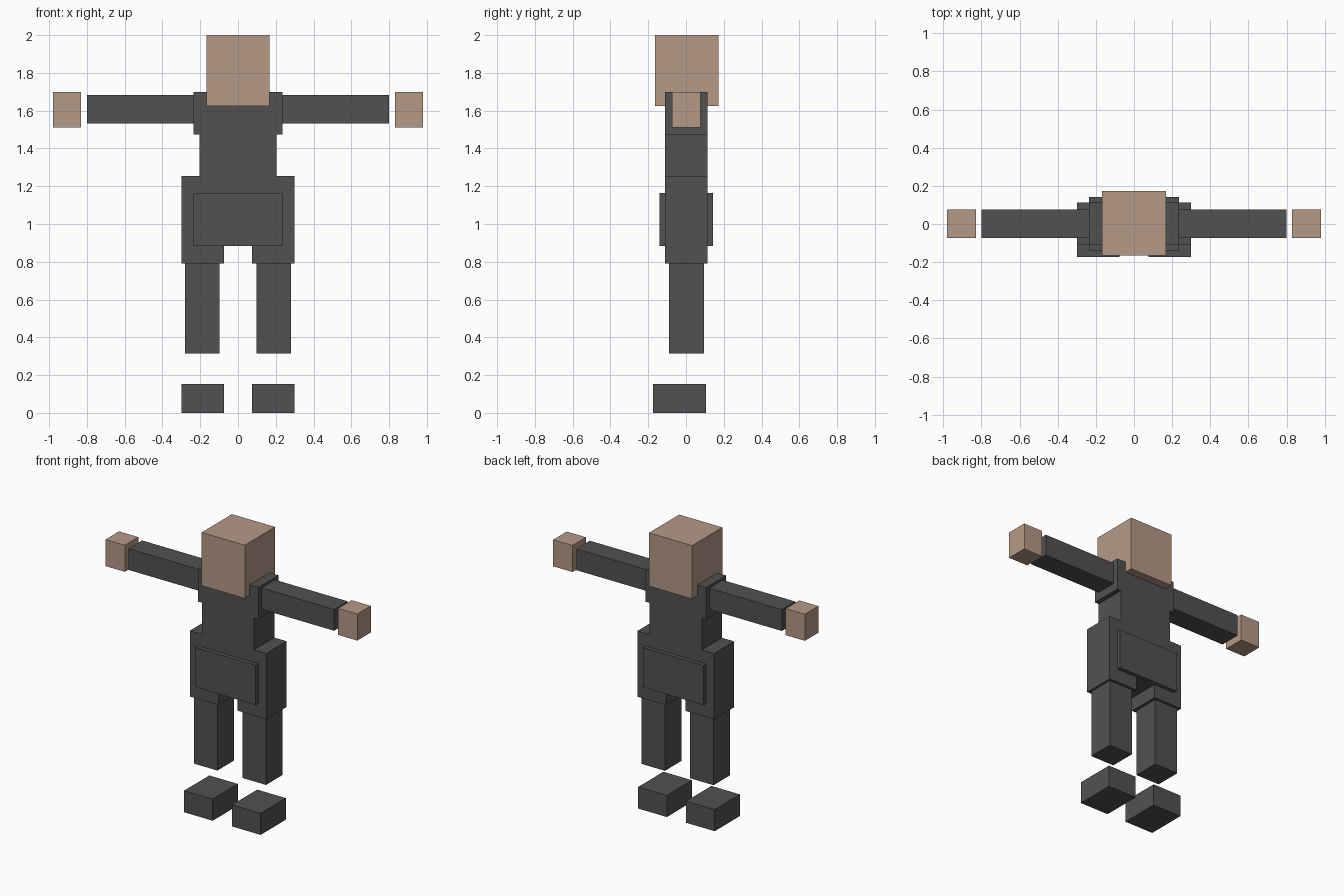
import bpy, bmesh

if "Cube" in bpy.data.objects:
    bpy.data.objects.remove(bpy.data.objects["Cube"])


def material(name, rgb):
    m = bpy.data.materials.new(name)
    m.diffuse_color = (*rgb, 1)
    m.use_nodes = True
    m.node_tree.nodes["Principled BSDF"].inputs["Base Color"].default_value = m.diffuse_color
    return m


cloth = material("charcoal_cloth", (0.083, 0.083, 0.083))
skin = material("tan_skin", (0.46, 0.32, 0.24))


def add_object(name, bm, mat):
    bmesh.ops.recalc_face_normals(bm, faces=bm.faces)
    mesh = bpy.data.meshes.new(name)
    bm.to_mesh(mesh)
    bm.free()
    mesh.materials.append(mat)
    obj = bpy.data.objects.new(name, mesh)
    bpy.context.collection.objects.link(obj)
    return obj


def box(name, xs, ys, zs, mat):
    """Box from its (low, high) extent on each axis."""
    bm = bmesh.new()
    bmesh.ops.create_cube(bm, size=1)
    for v in bm.verts:
        v.co = [lim[1] if c > 0 else lim[0] for c, lim in zip(v.co, (xs, ys, zs))]
    return add_object(name, bm, mat)


# Body: one stepped outline (hips, waist, chest) extruded front to back
half = [(0.075, 0.885), (0.075, 0.79), (0.298, 0.79), (0.298, 1.253),
        (0.203, 1.253), (0.203, 1.475), (0.235, 1.475), (0.235, 1.70)]
outline = half + [(-x, z) for x, z in reversed(half)]
bm = bmesh.new()
face = bm.faces.new([bm.verts.new((x, -0.11, z)) for x, z in outline])
ext = bmesh.ops.extrude_face_region(bm, geom=[face], use_keep_orig=True)
bmesh.ops.translate(bm, vec=(0, 0.224, 0),
                    verts=[v for v in ext["geom"] if isinstance(v, bmesh.types.BMVert)])
add_object("body", bm, cloth)

# Raised belt panel, front and back
box("belt_panel", (-0.235, 0.235), (-0.139, 0.142), (0.884, 1.163), cloth)

# Head
box("head", (-0.168, 0.168), (-0.164, 0.172), (1.625, 2.0), skin)

# Limbs: outward x range, y range, z range
limbs = {
    "arm": ((0.20, 0.80), (-0.073, 0.077), (1.532, 1.682), cloth),
    "hand": ((0.83, 0.98), (-0.073, 0.077), (1.511, 1.698), skin),
    "leg": ((0.097, 0.281), (-0.09, 0.095), (0.315, 0.84), cloth),
    "foot": ((0.075, 0.298), (-0.174, 0.106), (0.0, 0.152), cloth),
}
for name, (xs, ys, zs, mat) in limbs.items():
    box("right_" + name, (-xs[1], -xs[0]), ys, zs, mat)
    box("left_" + name, xs, ys, zs, mat)
